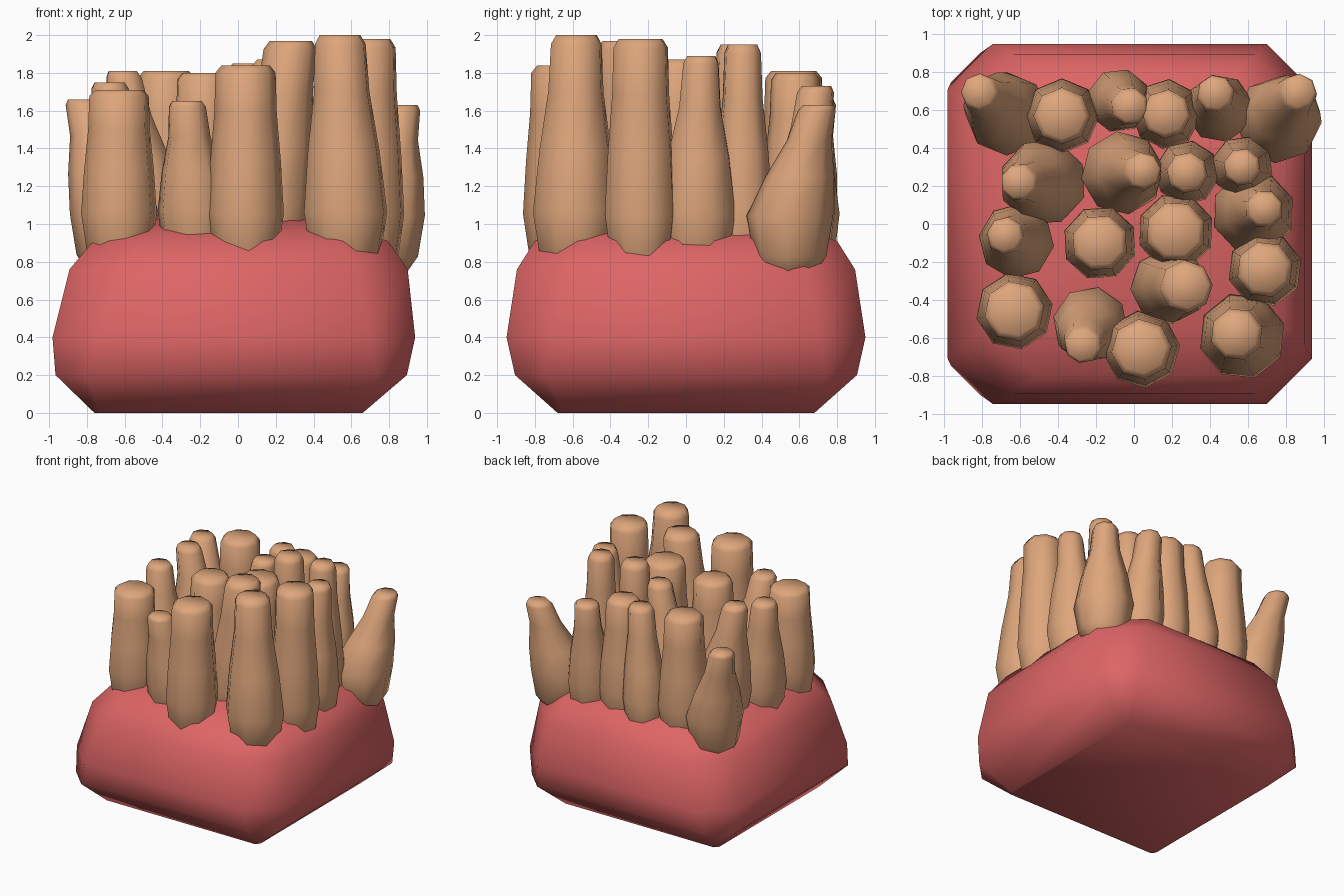
import bpy, bmesh, math
from mathutils import Vector

if "Cube" in bpy.data.objects:
    bpy.data.objects.remove(bpy.data.objects["Cube"])


def material(name, rgb):
    m = bpy.data.materials.new(name)
    m.diffuse_color = (*rgb, 1)
    m.use_nodes = True
    m.node_tree.nodes["Principled BSDF"].inputs["Base Color"].default_value = m.diffuse_color
    return m


RED = material("soft_red", (0.73, 0.13, 0.13))
TAN = material("tan", (0.73, 0.38, 0.20))
SIDES = 8


def loft(name, rings, mat, angle):
    """Skin a stack of equal-sized rings and close both ends."""
    bm = bmesh.new()
    loops = [[bm.verts.new(p) for p in r] for r in rings]
    n = len(loops[0])
    for a, b in zip(loops, loops[1:]):
        for i in range(n):
            j = (i + 1) % n
            bm.faces.new((a[i], a[j], b[j], b[i]))
    bm.faces.new(loops[0][::-1])
    bm.faces.new(loops[-1])
    bmesh.ops.recalc_face_normals(bm, faces=bm.faces)
    me = bpy.data.meshes.new(name)
    bm.to_mesh(me)
    bm.free()
    me.materials.append(mat)
    ob = bpy.data.objects.new(name, me)
    bpy.context.collection.objects.link(ob)
    bpy.ops.object.select_all(action='DESELECT')
    ob.select_set(True)
    bpy.context.view_layer.objects.active = ob
    bpy.ops.object.shade_smooth_by_angle(angle=math.radians(angle))


def cut_rect(z, hx, hy, c):
    """Rectangle with cut corners; the body leans slightly to +x as it rises."""
    shift = min(0.015, 0.07 * z - 0.05)
    ring = []
    for sx, sy in ((1, 1), (-1, 1), (-1, -1), (1, -1)):
        pair = [(sx * hx + shift, sy * (hy - c), z), (sx * (hx - c) + shift, sy * hy, z)]
        ring += pair if sx * sy > 0 else pair[::-1]
    return ring


def tentacle(name, x, y, r, dx, dy, tip_r, top, turn):
    """Rounded root, bulge, then a taper to a bevelled flat tip."""
    base = Vector((x, y, 1.12 - 0.1 * max(abs(x), abs(y))))
    tip = Vector((x + dx, y + dy, top))
    drop = Vector((0, 0, 0.36))
    profile = [(base - drop, r * 0.4), (base - drop * 0.6, r * 0.84), (base, r)]
    for t, w in ((0.35, 0.36), (0.68, 0.86), (0.95, 1)):
        profile.append((base.lerp(tip, t), r + (tip_r - r) * w))
    profile.append((tip, tip_r * 0.8))
    angles = [turn + i * math.tau / SIDES for i in range(SIDES)]
    loft(name, [[c + Vector((math.cos(a), math.sin(a), 0)) * q for a in angles]
                for c, q in profile], TAN, 75)


# Cushion-like body: height, half width, half depth, corner cut
body = [(0, 0.71, 0.68, 0.03), (0.2, 0.93, 0.905, 0.16), (0.4, 0.96, 0.95, 0.24),
        (0.76, 0.895, 0.895, 0.26), (0.91, 0.78, 0.8, 0.26),
        (1, 0.53, 0.55, 0.22), (1.07, 0.28, 0.28, 0.12)]
loft("body", [cut_rect(*ring) for ring in body], RED, 60)

# Upright tentacles: x, y, tip radius, top
upright = [(-0.38, 0.57, 0.15, 1.81), (0.17, 0.58, 0.13, 1.8), (0.28, 0.27, 0.11, 1.95),
           (0.57, 0.3, 0.1, 1.95), (-0.18, -0.1, 0.15, 1.8), (0.22, -0.04, 0.16, 1.87),
           (0.69, -0.24, 0.15, 1.98), (-0.63, -0.46, 0.16, 1.71), (0.04, -0.66, 0.16, 1.84)]
for k, (x, y, tr, top) in enumerate(upright):
    tentacle(f"upright_tentacle_{k + 1}", x, y, 0.1 + 0.65 * tr, 0, 0, tr, top, k * 0.7)

# Leaning tentacles: x, y, bulge radius, lean in x and y, top; the tallest have thick tips
leaning = [(-0.67, 0.58, 0.22, -0.15, 0.12, 1.66), (-0.08, 0.65, 0.17, 0.06, -0.03, 1.8),
           (0.45, 0.61, 0.18, -0.02, 0.08, 1.73), (0.76, 0.55, 0.23, 0.11, 0.15, 1.63),
           (-0.48, 0.22, 0.23, -0.13, 0, 1.81), (-0.06, 0.27, 0.22, 0.11, 0.01, 1.85),
           (-0.62, -0.09, 0.2, -0.06, 0.03, 1.75), (0.63, 0.06, 0.22, 0.06, 0.02, 1.89),
           (0.18, -0.33, 0.2, 0.1, 0, 1.97), (-0.23, -0.53, 0.2, -0.04, -0.11, 1.65),
           (0.57, -0.59, 0.23, -0.03, 0.01, 2)]
for k, (x, y, r, dx, dy, top) in enumerate(leaning):
    tip_r = 0.14 if top > 1.95 else 0.1
    tentacle(f"leaning_tentacle_{k + 1}", x, y, r, dx, dy, tip_r, top, k * 0.5)
